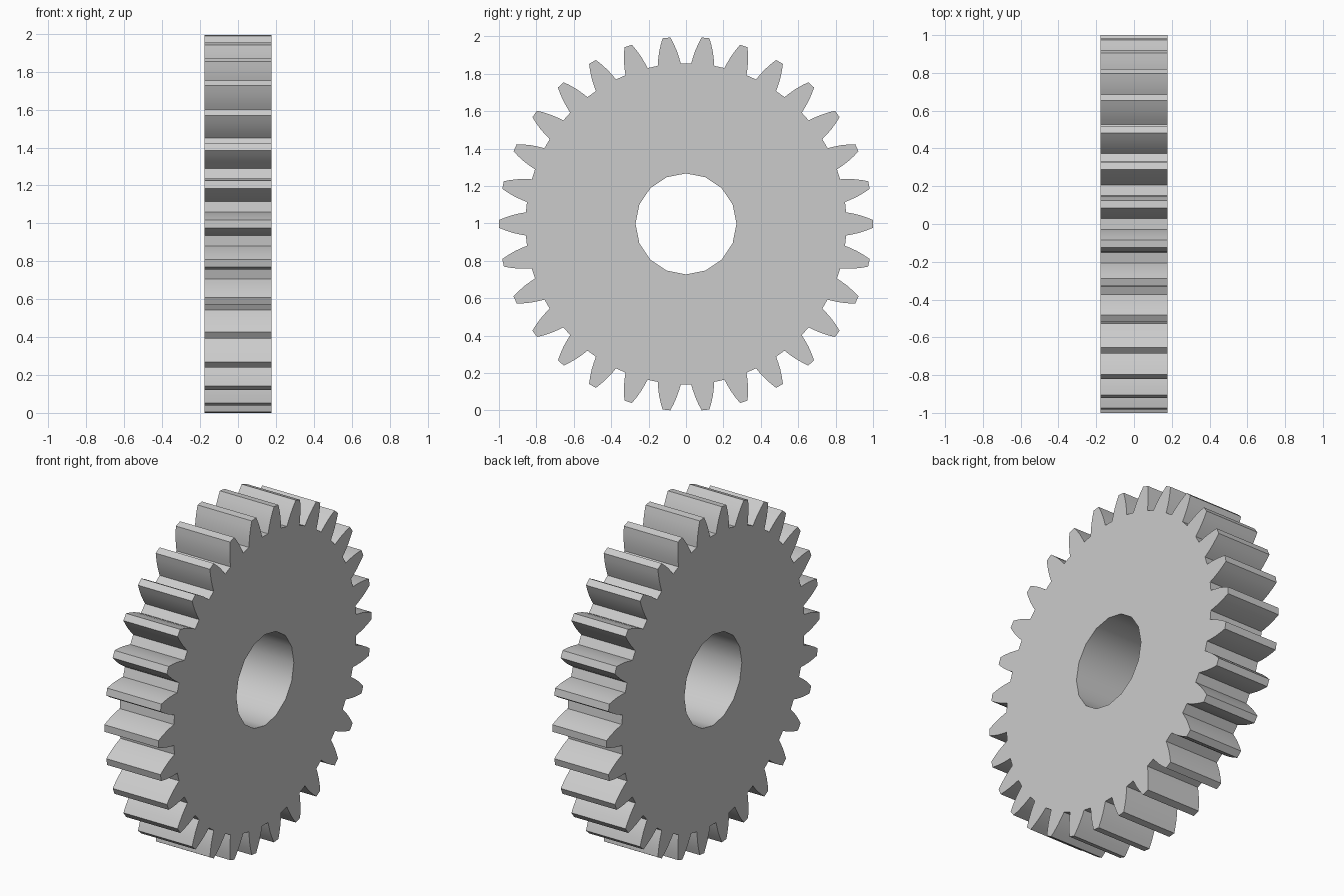
import bpy, bmesh, math

if "Cube" in bpy.data.objects:
    bpy.data.objects.remove(bpy.data.objects["Cube"])

TEETH = 30
HALF_WIDTH = 0.178
CENTRE_Z = 0.997
BORE_RADIUS, BORE_SIDES = 0.27, 16

# One tooth flank: (distance along the tooth, half thickness), root to tip
FLANK = [(0.856, 0.062), (0.885, 0.057), (0.925, 0.048), (0.965, 0.035), (1.0, 0.021)]
TOOTH = [(r, -w) for r, w in FLANK] + [(r, w) for r, w in reversed(FLANK)]


def rotated(point, angle):
    c, s = math.cos(angle), math.sin(angle)
    return point[0] * c - point[1] * s, point[0] * s + point[1] * c


def add_loop(bm, points):
    verts = [bm.verts.new((-HALF_WIDTH, y, z + CENTRE_Z)) for y, z in points]
    return [bm.edges.new((v, verts[(i + 1) % len(verts)])) for i, v in enumerate(verts)]


bm = bmesh.new()

# Toothed rim and round bore outlines
rim = [rotated(p, math.tau * i / TEETH) for i in range(TEETH) for p in TOOTH]
bore = [rotated((BORE_RADIUS, 0), math.tau * i / BORE_SIDES) for i in range(BORE_SIDES)]
edges = add_loop(bm, rim) + add_loop(bm, bore)

# Fill between the outlines and extrude across the gear's width
bmesh.ops.triangle_fill(bm, use_beauty=True, use_dissolve=False, edges=edges, normal=(1, 0, 0))
result = bmesh.ops.extrude_face_region(bm, geom=bm.faces[:], use_keep_orig=True)
moved = [g for g in result["geom"] if isinstance(g, bmesh.types.BMVert)]
bmesh.ops.translate(bm, verts=moved, vec=(2 * HALF_WIDTH, 0, 0))
bmesh.ops.recalc_face_normals(bm, faces=bm.faces[:])

mesh = bpy.data.meshes.new("spur_gear")
bm.to_mesh(mesh)
bm.free()
gear = bpy.data.objects.new("spur_gear", mesh)
bpy.context.collection.objects.link(gear)

# Smooth flanks and bore, crisp tooth edges
bpy.context.view_layer.objects.active = gear
gear.select_set(True)
bpy.ops.object.shade_smooth_by_angle(angle=math.radians(30))
